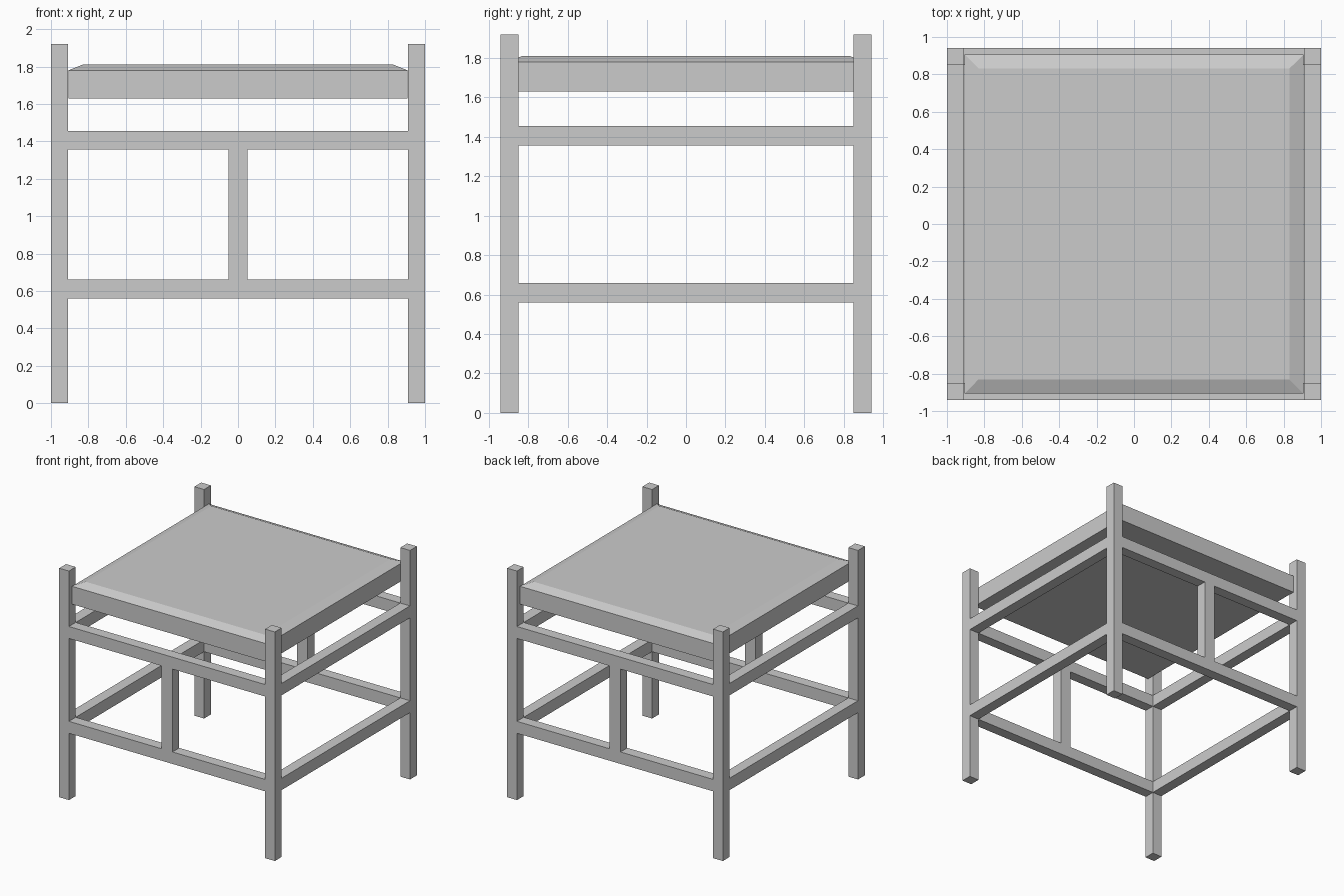
import bpy, bmesh

if "Cube" in bpy.data.objects:
    bpy.data.objects.remove(bpy.data.objects["Cube"])

X, Y, T = 1.0, 0.94, 0.09      # half width, half depth, timber thickness
H = 1.92                       # leg height
RAILS = ((0.56, 0.66), (1.355, 1.455))


def box(name, x0, x1, y0, y1, z0, z1):
    """Axis-aligned box from its limits."""
    bm = bmesh.new()
    bmesh.ops.create_cube(bm, size=1)
    for v in bm.verts:
        v.co = (x1 if v.co.x > 0 else x0,
                y1 if v.co.y > 0 else y0,
                z1 if v.co.z > 0 else z0)
    return finish(name, bm)


def finish(name, bm):
    mesh = bpy.data.meshes.new(name)
    bm.to_mesh(mesh)
    bm.free()
    ob = bpy.data.objects.new(name, mesh)
    bpy.context.collection.objects.link(ob)
    return ob


def span(side, half):
    """Limits of a timber flush with the outer face on one side."""
    return sorted((side * half, side * (half - T)))


# Corner legs
for sy, depth in ((-1, "front"), (1, "back")):
    for sx, hand in ((-1, "left"), (1, "right")):
        box(f"{depth}_{hand}_leg", *span(sx, X), *span(sy, Y), 0, H)

# Lower and upper rails between the legs
for (z0, z1), level in zip(RAILS, ("lower", "upper")):
    for s, depth, hand in ((-1, "front", "left"), (1, "back", "right")):
        box(f"{depth}_{level}_rail", T - X, X - T, *span(s, Y), z0, z1)
        box(f"{hand}_{level}_rail", *span(s, X), T - Y, Y - T, z0, z1)

# Upright slats in the middle of the front and back
for s, depth in ((-1, "front"), (1, "back")):
    box(f"{depth}_slat", -0.05, 0.05, *span(s, Y), RAILS[0][1], RAILS[1][0])

# Seat cushion with a shallow sloped rim on top
seat = box("seat", -0.905, 0.905, -0.905, 0.905, 1.63, 1.78)
bm = bmesh.new()
bm.from_mesh(seat.data)
bm.normal_update()
top = max(bm.faces, key=lambda f: f.normal.z)
bmesh.ops.inset_region(bm, faces=[top], thickness=0.105)
for v in top.verts:
    v.co.z = 1.81
bm.to_mesh(seat.data)
bm.free()
